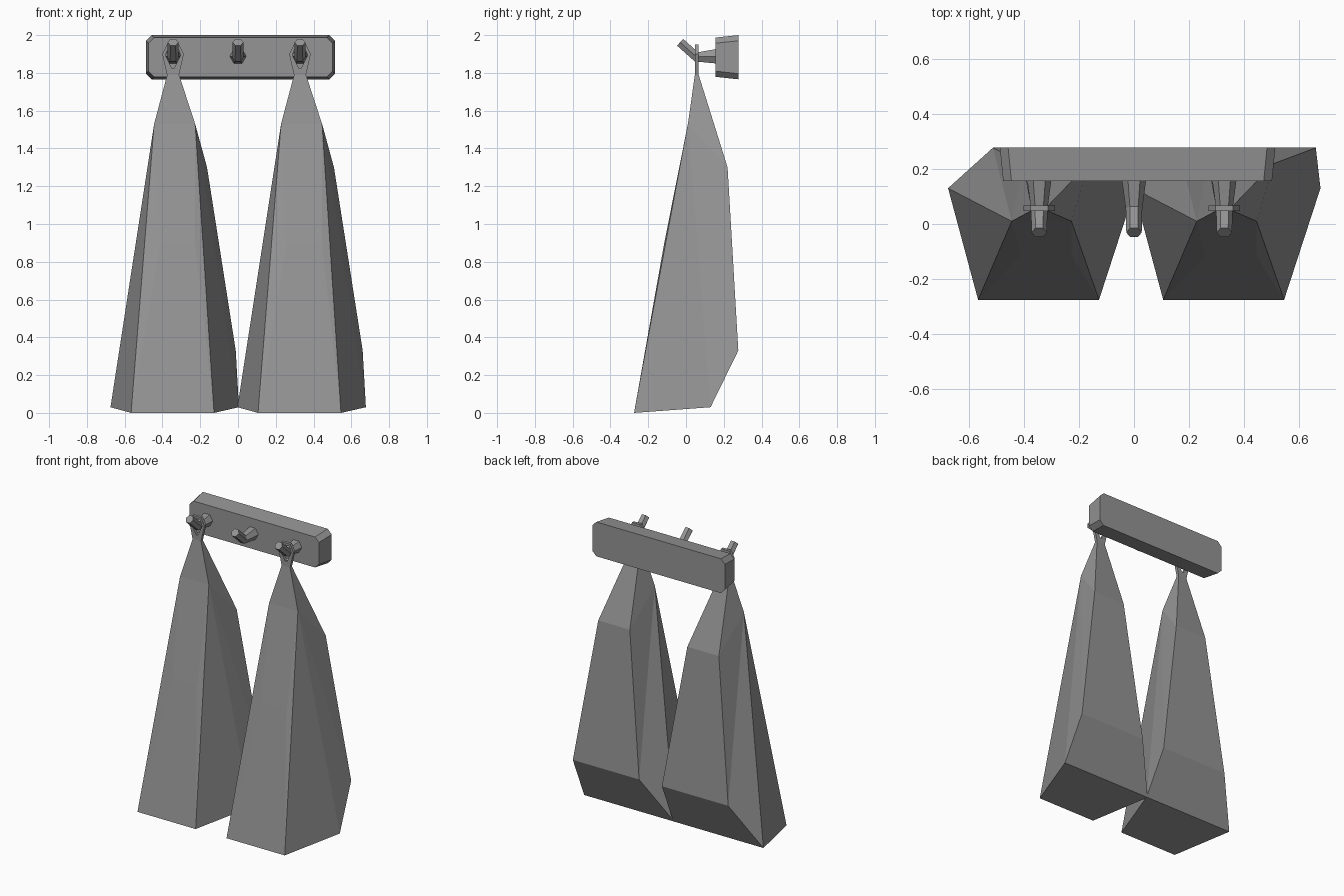
import bpy, bmesh
from math import sin, cos, pi
from mathutils import Vector

cube = bpy.data.objects.get("Cube")
if cube:
    bpy.data.objects.remove(cube)

grey = bpy.data.materials.new("plain_grey")
grey.use_nodes = True
grey.diffuse_color = (0.3, 0.3, 0.3, 1)
grey.node_tree.nodes["Principled BSDF"].inputs["Base Color"].default_value = (0.3, 0.3, 0.3, 1)


def make_object(name, points, faces):
    bm = bmesh.new()
    verts = [bm.verts.new(p) for p in points]
    for face in faces:
        bm.faces.new([verts[i] for i in face])
    bmesh.ops.recalc_face_normals(bm, faces=bm.faces)
    mesh = bpy.data.meshes.new(name)
    bm.to_mesh(mesh)
    bm.free()
    mesh.materials.append(grey)
    obj = bpy.data.objects.new(name, mesh)
    bpy.context.collection.objects.link(obj)
    return obj


def loft(name, rings, closed=False):
    """Skin rings of equal length, with capped ends or joined into a loop."""
    n, count = len(rings[0]), len(rings)
    faces = []
    for r in range(count if closed else count - 1):
        a, b = r * n, (r + 1) % count * n
        faces += [(a + i, a + (i + 1) % n, b + (i + 1) % n, b + i) for i in range(n)]
    if not closed:
        faces += [range(n), range((count - 1) * n, count * n)]
    return make_object(name, [p for ring in rings for p in ring], faces)


# Wall board: chamfered outline, tapering to the front
def board_ring(y, hx, hz, c=0.03):
    corners = [(hx, hz - c), (hx - c, hz), (c - hx, hz), (-hx, hz - c),
               (-hx, c - hz), (c - hx, -hz), (hx - c, -hz), (hx, c - hz)]
    return [(0.013 + x, y, 1.883 + z) for x, z in corners]


loft("wall_board", [board_ring(0.277, 0.5, 0.117), board_ring(0.157, 0.488, 0.104)])


# Pegs: bent hexagonal rods
def peg(name, cx):
    stations = [((0.16, 1.888), 0.044, 0), ((0.055, 1.885), 0.03, 0.35),
                ((-0.031, 1.962), 0.028, 0.75)]
    rings = []
    for (y, z), r, tilt in stations:
        up = Vector((0, sin(tilt), cos(tilt)))
        rings.append([Vector((cx + r * cos(k * pi / 3), y, z)) + up * r * sin(k * pi / 3)
                      for k in range(6)])
    loft(name, rings)


for name, cx in (("right_peg", -0.344), ("middle_peg", 0), ("left_peg", 0.328)):
    peg(name, cx)

# Towels: each row is y, z, low x, high x, from the neck down
FRONT = [(0.047, 1.79, 0.297, 0.36), (0.01, 1.53, 0.228, 0.445),
         (-0.115, 0.9, 0.26, 0.445), (-0.275, 0, 0.106, 0.545)]
BACK = [(0.067, 1.79, 0.297, 0.36), (0.22, 1.3, 0.27, 0.508),
        (0.277, 0.33, 0.16, 0.66), (0.13, 0.03, -0.003, 0.677)]


def towel(name, dx):
    points = [(x + dx, y, z) for y, z, lo, hi in FRONT + BACK for x in (lo, hi)]
    faces = [(0, 1, 9, 8), (6, 7, 15, 14)]
    for row in (0, 1, 2, 4, 5, 6):
        i = row * 2
        faces.append((i, i + 1, i + 3, i + 2))
    for side in (0, 1):
        rim = [2 * row + side for row in (2, 3, 7, 6, 5)]
        apex = 2 + side
        faces += [(apex, a, b) for a, b in zip(rim, rim[1:])]
        faces.append((side, apex, 10 + side, 8 + side))
    make_object(name, points, faces)


# Hanging loops: flat bands around the pegs
def hanging_loop(name, cx):
    half = [(0.032, 1.79, 0.006, 1.825), (0.057, 1.9, 0.04, 1.893),
            (0.032, 1.95, 0.025, 1.935)]
    outline = half + [(-ox, oz, -ix, iz) for ox, oz, ix, iz in reversed(half)]
    rings = [[(cx + ox, 0.047, oz), (cx + ox, 0.067, oz),
              (cx + ix, 0.067, iz), (cx + ix, 0.047, iz)] for ox, oz, ix, iz in outline]
    loft(name, rings, closed=True)


for side, dx in (("left", 0), ("right", -0.672)):
    towel(side + "_towel", dx)
    hanging_loop(side + "_towel_loop", 0.328 + dx)
